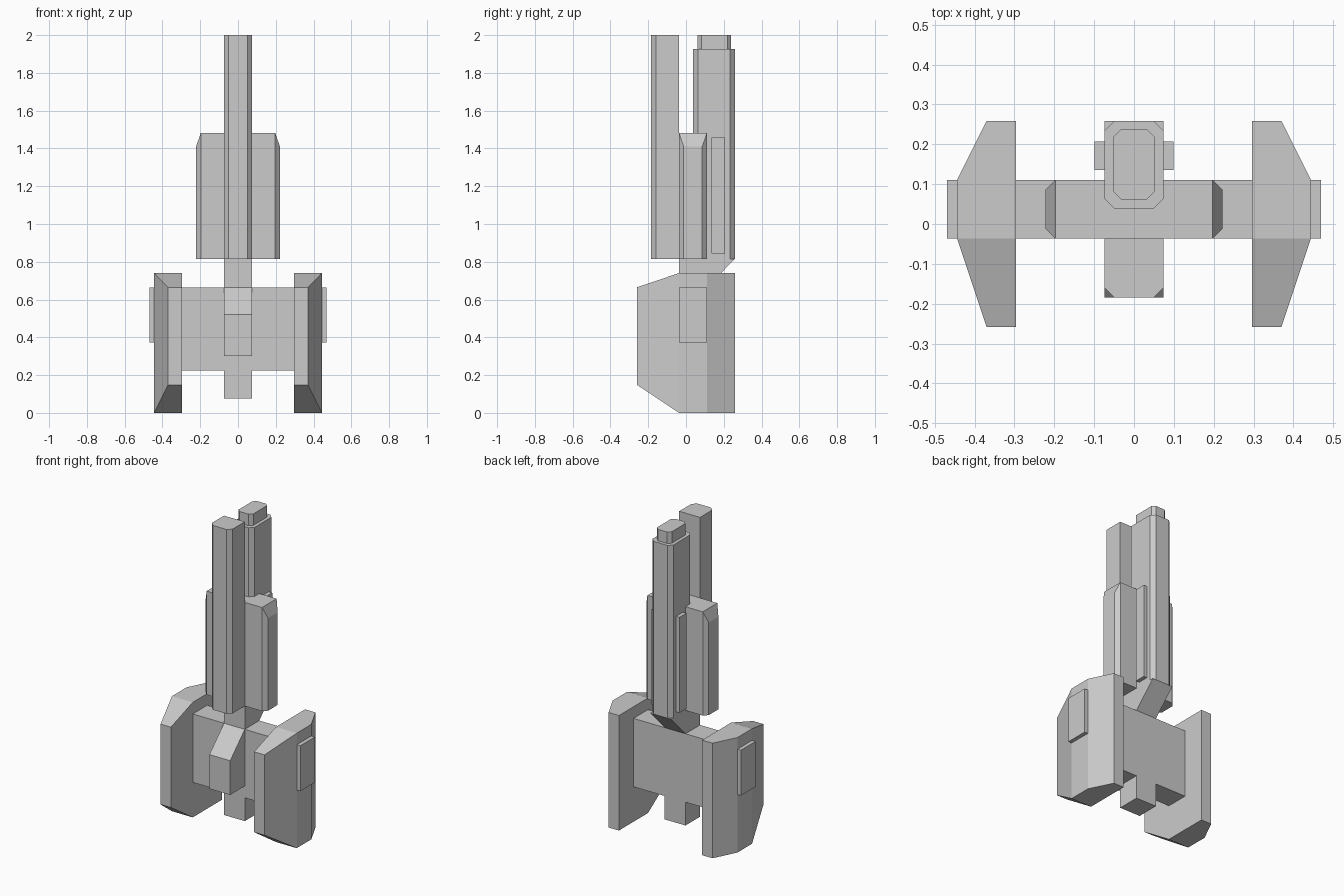
import bpy
import bmesh

if "Cube" in bpy.data.objects:
    bpy.data.objects.remove(bpy.data.objects["Cube"])

grey = bpy.data.materials.new("light grey")
grey.diffuse_color = (0.6, 0.6, 0.6, 1)
grey.use_nodes = True
grey.node_tree.nodes["Principled BSDF"].inputs["Base Color"].default_value = grey.diffuse_color


def loft(name, rings):
    """Solid through matching rings of points, capped at both ends."""
    bm = bmesh.new()
    loops = [[bm.verts.new(p) for p in ring] for ring in rings]
    n = len(loops[0])
    for a, b in zip(loops, loops[1:]):
        for i in range(n):
            j = (i + 1) % n
            bm.faces.new((a[i], a[j], b[j], b[i]))
    bm.faces.new(loops[0])
    bm.faces.new(loops[-1])
    bmesh.ops.recalc_face_normals(bm, faces=bm.faces)
    mesh = bpy.data.meshes.new(name)
    bm.to_mesh(mesh)
    bm.free()
    mesh.materials.append(grey)
    ob = bpy.data.objects.new(name, mesh)
    bpy.context.collection.objects.link(ob)
    return ob


def upright(name, outline, z0, z1):
    """Plan outline (x, y) raised from z0 to z1."""
    return loft(name, [[(x, y, z) for x, y in outline] for z in (z0, z1)])


def across(name, outline, w):
    """Side outline (y, z) spanning -w..w in x."""
    return loft(name, [[(x, y, z) for y, z in outline] for x in (-w, w)])


def rect(x0, x1, y0, y1):
    return [(x0, y0), (x1, y0), (x1, y1), (x0, y1)]


def octagon(w, y0, y1, c):
    return [(-w + c, y0), (w - c, y0), (w, y0 + c), (w, y1 - c),
            (w - c, y1), (-w + c, y1), (-w, y1 - c), (-w, y0 + c)]


W = 0.074            # half width of the central parts
Y0, Y1 = -0.037, 0.111   # depth of the main slab

# Lower hull: cross body, keel, sloped nose and neck
upright("cross_body", rect(-0.296, 0.296, Y0, Y1), 0.225, 0.665)
upright("keel", rect(-W, W, Y0, Y1), 0.075, 0.225)
across("nose", [(-0.185, 0.3), (-0.185, 0.52), (Y0, 0.665), (Y0, 0.3)], W)
across("neck", [(Y0, 0.665), (Y1, 0.665), (0.259, 0.815), (Y0, 0.815)], W)

# Side pods with tapered outer sides, and their outer plates
for s, side in ((-1, "left"), (1, "right")):
    stations = [(-0.259, 0.37, 0.148, 0.665), (Y0, 0.444, 0, 0.74),
                (Y1, 0.444, 0, 0.74), (0.259, 0.37, 0, 0.74)]
    loft(side + "_pod", [[(s * 0.296, y, lo), (s * x, y, lo),
                          (s * x, y, hi), (s * 0.296, y, hi)]
                         for y, x, lo, hi in stations])
    upright(side + "_pod_plate", rect(s * 0.444, s * 0.469, Y0, Y1), 0.373, 0.665)
    # Rail beside the rear barrel
    upright(side + "_rail", rect(s * W, s * 0.099, 0.136, 0.207), 0.843, 1.457)

# Middle block, its ends chamfered on front, back and top
ends = [(-0.222, 0.025, 1.41), (-0.197, 0, 1.482),
        (0.197, 0, 1.482), (0.222, 0.025, 1.41)]
loft("middle_block", [[(x, Y0 + c, 0.815), (x, Y1 - c, 0.815),
                       (x, Y1 - c, top), (x, Y0 + c, top)]
                      for x, c, top in ends])

# Front barrel with chamfered front corners
upright("front_barrel", [(-W + 0.025, -0.185), (W - 0.025, -0.185), (W, -0.16),
                         (W, Y0), (-W, Y0), (-W, -0.16)], 0.815, 2.0)

# Rear barrel and its narrower tip
upright("rear_barrel", octagon(W, 0.038, 0.259, 0.025), 0.815, 1.926)
upright("rear_barrel_tip", octagon(0.052, 0.062, 0.238, 0.019), 1.926, 2.0)
